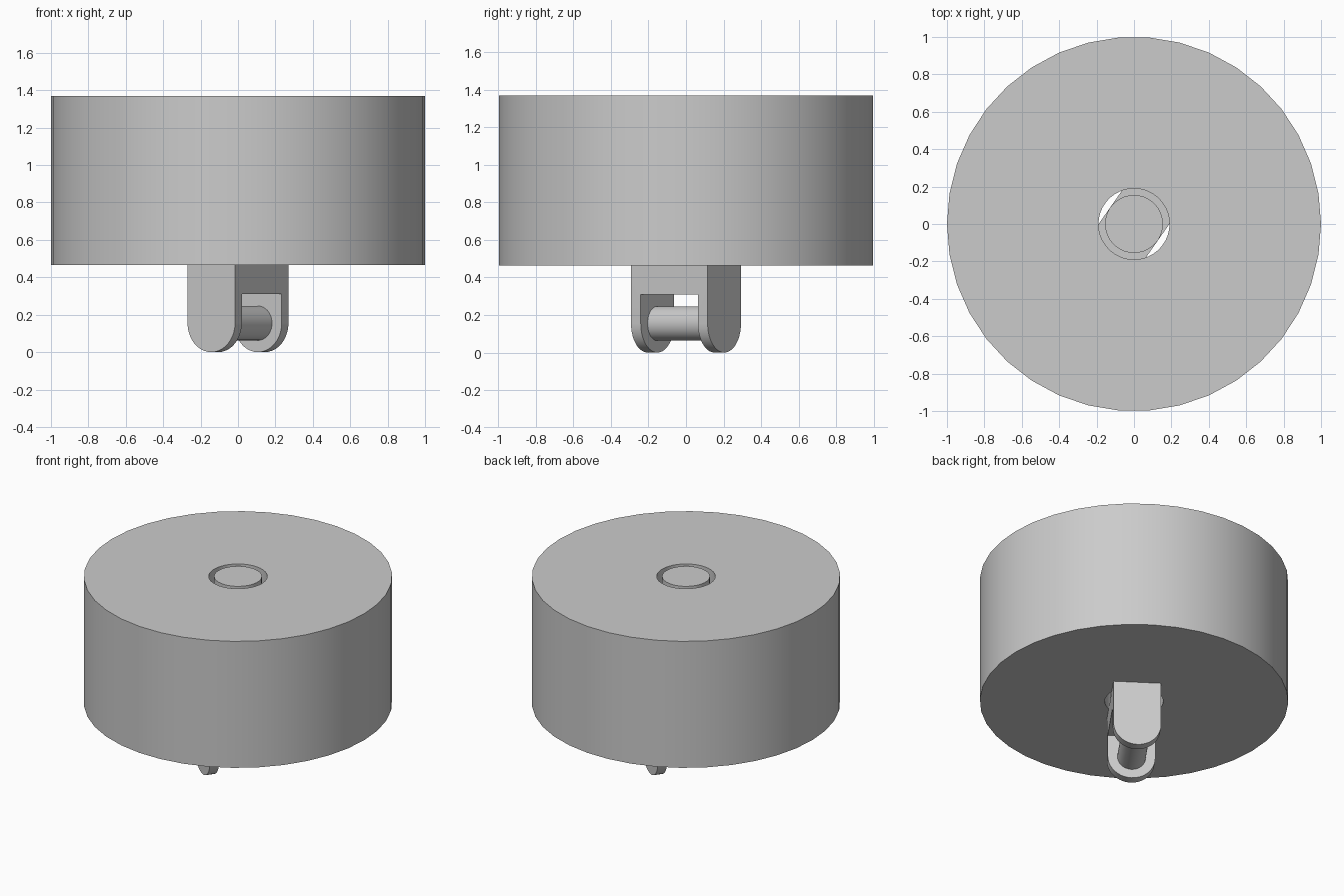
import bpy, bmesh
from math import sin, cos, pi, radians
from mathutils import Matrix

cube = bpy.data.objects.get("Cube")
if cube:
    bpy.data.objects.remove(cube, do_unlink=True)

# Single plain grey
grey = bpy.data.materials.new("plain grey")
grey.use_nodes = True
colour = (0.6, 0.6, 0.6, 1)
grey.diffuse_color = colour
grey.node_tree.nodes["Principled BSDF"].inputs["Base Color"].default_value = colour

SIDES = 38
TOP, BASE = 1.37, 0.465            # wheel top and underside
HALF_LEN, HALF_WID = 0.249, 0.155  # fork block, along and across the pin
CHEEK = 0.063                      # fork cheek thickness
SLOT_TOP = 0.31
TURN = Matrix.Rotation(radians(55), 4, "Z")  # local x runs along the pin


def finish(name, bm, matrix=None):
    if matrix:
        bm.transform(matrix)
    bmesh.ops.recalc_face_normals(bm, faces=bm.faces)
    mesh = bpy.data.meshes.new(name)
    bm.to_mesh(mesh)
    bm.free()
    mesh.materials.append(grey)
    obj = bpy.data.objects.new(name, mesh)
    bpy.context.collection.objects.link(obj)
    return obj


def smooth(obj):
    bpy.ops.object.select_all(action="DESELECT")
    obj.select_set(True)
    bpy.context.view_layer.objects.active = obj
    bpy.ops.object.shade_smooth_by_angle(angle=radians(30))


def rod(name, radius, low, high, matrix=None):
    bm = bmesh.new()
    bmesh.ops.create_cone(bm, cap_ends=True, segments=SIDES, radius1=radius, radius2=radius,
                          depth=high - low, matrix=Matrix.Translation((0, 0, (low + high) / 2)))
    obj = finish(name, bm, matrix)
    smooth(obj)
    return obj


# Wheel body: a closed ring profile turned around z
bm = bmesh.new()
rings = []
for r, z in ((1, BASE), (1, TOP), (0.19, TOP), (0.19, BASE)):
    rings.append([bm.verts.new((r * cos(2 * pi * i / SIDES), r * sin(2 * pi * i / SIDES), z))
                  for i in range(SIDES)])
for k, ring in enumerate(rings):
    other = rings[(k + 1) % len(rings)]
    for i in range(SIDES):
        j = (i + 1) % SIDES
        bm.faces.new((ring[i], ring[j], other[j], other[i]))
smooth(finish("wheel_body", bm))

# Centre rod inside the bore
rod("centre_rod", HALF_WID, BASE - 0.01, TOP)

# Fork: round-ended profile extruded along the pin, then slotted
bm = bmesh.new()
outline = [(HALF_WID, BASE)]
outline += [(HALF_WID * cos(pi * i / 20), HALF_WID * (1 - sin(pi * i / 20))) for i in range(21)]
outline += [(-HALF_WID, BASE)]
face = bm.faces.new([bm.verts.new((-HALF_LEN, y, z)) for y, z in outline])
grown = bmesh.ops.extrude_face_region(bm, geom=[face])
bmesh.ops.translate(bm, vec=(2 * HALF_LEN, 0, 0),
                    verts=[v for v in grown["geom"] if isinstance(v, bmesh.types.BMVert)])
fork = finish("fork", bm, TURN)

bm = bmesh.new()
bmesh.ops.create_cube(bm, size=1)
bmesh.ops.scale(bm, vec=(2 * (HALF_LEN - CHEEK), 1, 1), verts=bm.verts)
bmesh.ops.translate(bm, vec=(0, 0, SLOT_TOP - 0.5), verts=bm.verts)
cutter = finish("slot_cutter", bm, TURN)
cutter.hide_render = True

slot = fork.modifiers.new("slot", "BOOLEAN")
slot.operation = "DIFFERENCE"
slot.solver = "EXACT"
slot.object = cutter
bpy.context.view_layer.objects.active = fork
bpy.ops.object.modifier_apply(modifier=slot.name)
bpy.data.objects.remove(cutter, do_unlink=True)
smooth(fork)

# Pin between the cheeks
reach = HALF_LEN - CHEEK / 2
rod("fork_pin", 0.092, -reach, reach,
    Matrix.Translation((0, 0, HALF_WID)) @ TURN @ Matrix.Rotation(pi / 2, 4, "Y"))
